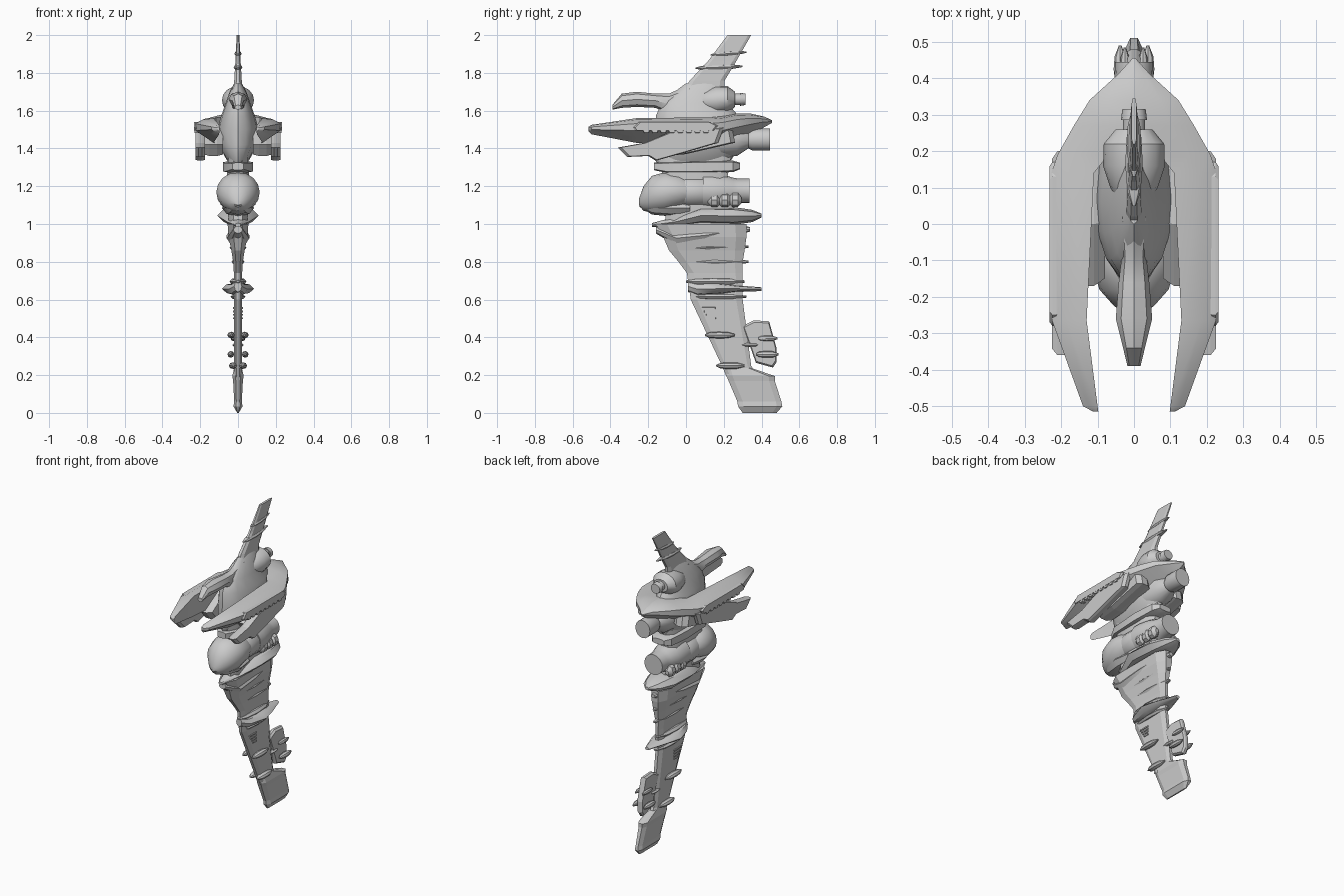
import bpy, bmesh, math

ROUND = [(math.cos(i * math.pi / 8), math.sin(i * math.pi / 8)) for i in range(16)]
FACET = [(math.cos(i * math.pi / 4), math.sin(i * math.pi / 4)) for i in range(8)]
SLAB = [(1, .45), (.75, 1), (-.75, 1), (-1, .45), (-1, -.45), (-.75, -1), (.75, -1), (1, -.45)]


def finish(name, bm, smooth=False, mirror=False):
    bmesh.ops.remove_doubles(bm, verts=bm.verts, dist=1e-5)
    bmesh.ops.recalc_face_normals(bm, faces=bm.faces)
    me = bpy.data.meshes.new(name)
    bm.to_mesh(me)
    bm.free()
    ob = bpy.data.objects.new(name, me)
    bpy.context.collection.objects.link(ob)
    if smooth:
        bpy.ops.object.select_all(action='DESELECT')
        ob.select_set(True)
        bpy.context.view_layer.objects.active = ob
        bpy.ops.object.shade_smooth_by_angle(angle=math.radians(35))
    if mirror:
        ob.modifiers.new("mirror", 'MIRROR')
    return ob


def skin(bm, rings):
    """Join rings of points into a closed solid."""
    rs = [[bm.verts.new(p) for p in r] for r in rings]
    n = len(rs[0])
    for a, b in zip(rs, rs[1:]):
        for i in range(n):
            bm.faces.new((a[i], a[(i + 1) % n], b[(i + 1) % n], b[i]))
    bm.faces.new(rs[0][::-1])
    bm.faces.new(rs[-1])


def loft(name, axis, secs, shape=ROUND, x=0, smooth=True):
    """Sections (t, low, high, half_width) stacked along y or z."""
    rings = []
    for t, lo, hi, w in secs:
        c, h = (lo + hi) / 2, (hi - lo) / 2
        ring = [(x + w * q, c + h * p) for p, q in shape]
        rings.append([(a, t, b) if axis == 'y' else (a, b, t) for a, b in ring])
    bm = bmesh.new()
    skin(bm, rings)
    return finish(name, bm, smooth, mirror=x != 0)


def plate(name, prof, x0, x1, inset=.85, mirror=False):
    """Side profile (y, z) with chamfered faces, between x0 and x1."""
    cy = sum(p[0] for p in prof) / len(prof)
    cz = sum(p[1] for p in prof) / len(prof)
    bm = bmesh.new()
    d = (x1 - x0) * .3
    skin(bm, [[(x, cy + (y - cy) * s, cz + (z - cz) * s) for y, z in prof]
              for x, s in ((x0, inset), (x0 + d, 1), (x1 - d, 1), (x1, inset))])
    return finish(name, bm, False, mirror)


def leaf(name, y0, y1, z0, z1, h, w, x=0):
    """Slim lens-shaped collar running front to back."""
    pts = [(0, .25, .2), (.15, .8, .75), (.45, 1, 1), (.75, .9, .85), (1, .3, .2)]
    loft(name, 'y', [(y0 + (y1 - y0) * t, z0 + (z1 - z0) * t - h * a, z0 + (z1 - z0) * t + h * a, w * b)
                     for t, a, b in pts], FACET, x)


# Top mast with collars
loft("top_mast", 'z', [(1.68, -.03, .2, .024), (1.76, .02, .205, .02), (1.86, .115, .265, .014),
                       (2.0, .22, .345, .007)], SLAB, smooth=False)
leaf("mast_collar_upper", .13, .32, 1.895, 1.91, .012, .02)
leaf("mast_collar_lower", .05, .3, 1.825, 1.835, .014, .024)

# Upper hull, beak and top engine
loft("main_hull", 'z', [(1.29, -.13, .16, .025), (1.34, -.165, .24, .06), (1.42, -.165, .29, .105),
                        (1.5, -.16, .31, .11), (1.57, -.16, .28, .09), (1.64, -.13, .22, .065),
                        (1.70, -.06, .2, .045), (1.745, 0, .2, .02)])
loft("beak", 'y', [(-.39, 1.605, 1.63, .018), (-.34, 1.615, 1.69, .03), (-.26, 1.62, 1.70, .05),
                   (-.16, 1.615, 1.69, .042), (-.09, 1.58, 1.69, .034), (.02, 1.58, 1.74, .045)], FACET)
loft("top_engine", 'y', [(.04, 1.62, 1.68, .03), (.1, 1.59, 1.71, .065), (.16, 1.58, 1.73, .085),
                         (.22, 1.59, 1.73, .083), (.26, 1.62, 1.7, .05)])
loft("top_exhaust", 'y', [(.24, 1.63, 1.69, .03), (.285, 1.63, 1.69, .03), (.285, 1.625, 1.695, .036),
                          (.315, 1.63, 1.69, .032)])
loft("rear_engine", 'y', [(.15, 1.35, 1.52, .09), (.27, 1.36, 1.53, .08), (.33, 1.4, 1.49, .046),
                          (.35, 1.39, 1.505, .055), (.445, 1.39, 1.505, .052)])

# Horseshoe claw arms: (y, inner x, outer x, top, bottom)
arm = [(-.515, .098, .112, 1.515, 1.49), (-.5, .1, .14, 1.525, 1.475), (-.265, .13, .225, 1.56, 1.43),
       (.14, .11, .227, 1.565, 1.42), (.19, .07, .21, 1.57, 1.42), (.27, 0, .165, 1.585, 1.44),
       (.34, 0, .122, 1.585, 1.47), (.41, 0, .045, 1.57, 1.51), (.455, 0, .004, 1.55, 1.535)]
rings = []
for y, xi, xo, zt, zb in arm:
    h, w = zt - zb, xo - xi
    rings.append([(xi, y, zt), (xi + w * .6, y, zt - h * .06), (xo, y, zt - h * .22),
                  (xo, y, zt - h * .5), (xi + w * .5, y, zb + h * .25), (xi, y, zb)])
bm = bmesh.new()
skin(bm, rings)
finish("claw_arms", bm, True, True)

# Lower prongs under the arms
prong = [(-.36, 1.405), (-.22, 1.43), (-.05, 1.5), (.2, 1.51), (.17, 1.43), (0, 1.38),
         (-.16, 1.335), (-.2, 1.36), (-.31, 1.355)]
plate("lower_prongs", prong, .175, .225, .93, True)
plate("prong_roots", [(-.17, 1.42), (.0, 1.53), (.24, 1.53), (.26, 1.43), (0, 1.37), (-.12, 1.36)],
      .08, .18, .9, True)

# Serrated strips on the arms
plate("arm_strips", [(-.28, 1.51), (-.25, 1.54), (.13, 1.54), (.17, 1.52), (.15, 1.495), (-.27, 1.495)],
      .205, .232, .95, True)
for i in range(8):
    y = -.21 + i * .045
    plate(f"strip_tooth_{i}", [(y - .022, 1.505), (y + .022, 1.505), (y + .012, 1.482), (y - .012, 1.482)],
          .2, .231, .9, True)

# Waist: neck, collar rings, bulb and barrel
loft("neck", 'z', [(.95, -.12, .28, .04), (1.1, -.1, .25, .06), (1.25, -.12, .22, .06),
                   (1.36, -.15, .24, .05)], SLAB)
loft("neck_collar", 'y', [(-.17, 1.285, 1.325, .03), (-.1, 1.27, 1.33, .07), (.1, 1.27, 1.335, .08),
                          (.25, 1.275, 1.335, .07), (.285, 1.29, 1.325, .04)], SLAB)
loft("front_bulb", 'y', [(-.25, 1.1, 1.13, .015), (-.225, 1.07, 1.2, .055), (-.18, 1.06, 1.255, .095),
                         (-.11, 1.06, 1.275, .115), (-.04, 1.08, 1.265, .113), (.01, 1.1, 1.24, .095)])
loft("bulb_chin", 'y', [(-.245, 1.09, 1.12, .02), (-.18, 1.05, 1.12, .06), (-.08, 1.04, 1.13, .085),
                        (.02, 1.05, 1.12, .07)], FACET)
loft("middle_drum", 'y', [(-.03, 1.09, 1.25, .09), (.0, 1.085, 1.255, .098), (.1, 1.085, 1.255, .098),
                          (.12, 1.1, 1.24, .085)])
loft("rear_barrel", 'y', [(.09, 1.08, 1.27, .1), (.14, 1.075, 1.27, .1), (.2, 1.085, 1.26, .092),
                          (.25, 1.1, 1.245, .075), (.28, 1.11, 1.24, .068), (.335, 1.11, 1.24, .065)])
for i, y in enumerate((.15, .205, .26)):
    loft(f"barrel_lump_{i}", 'y', [(y - .035, 1.11, 1.14, .012), (y - .015, 1.09, 1.165, .03),
                                  (y + .015, 1.09, 1.165, .03), (y + .035, 1.11, 1.14, .012)], FACET, x=.07)

# Flanges below the waist
loft("wide_flange", 'y', [(-.18, .985, 1.005, .015), (-.05, .985, 1.04, .06), (.08, 1.0, 1.09, .11),
                          (.25, .995, 1.09, .1), (.35, 1.01, 1.075, .06), (.4, 1.035, 1.055, .015)], FACET)
loft("tilted_flange", 'y', [(-.16, .95, .99, .025), (-.05, .885, .965, .06), (.1, .905, .975, .06),
                            (.25, .935, .99, .045), (.34, .96, .985, .015)], FACET)

# Long keel blade and foot
loft("keel", 'z', [(.19, .215, .38, .019), (.25, .19, .345, .021), (.6, .025, .3, .021),
                   (.74, .005, .3, .022), (.8, -.04, .3, .026), (.86, -.09, .31, .035),
                   (.93, -.12, .32, .05), (1.0, -.16, .32, .055)], SLAB, smooth=False)
loft("foot", 'z', [(0, .3, .48, .004), (.035, .275, .51, .024), (.06, .272, .505, .02),
                   (.17, .225, .47, .026), (.195, .215, .47, .03), (.24, .22, .34, .02)], SLAB, smooth=False)
leaf("keel_rib_upper", -.06, .33, .87, .88, .02, .045)
leaf("keel_rib_lower", 0, .33, .8, .8, .02, .034)
loft("middle_fin", 'y', [(.01, .64, .7, .02), (.06, .62, .69, .05), (.17, .625, .69, .085),
                         (.27, .64, .675, .06), (.4, .645, .665, .015)], FACET)
leaf("middle_band_top", .0, .31, .695, .695, .022, .045)
leaf("middle_band_bottom", .03, .32, .615, .615, .017, .04)
for i in range(4):
    plate(f"keel_vent_{i}", [(.08 + i * .012, .56 - i * .018), (.16, .56 - i * .018),
                            (.16, .55 - i * .018), (.08 + i * .012, .55 - i * .018)], -.026, .026)
leaf("side_pods_upper", .1, .26, .412, .412, .018, .022, x=.035)
leaf("side_pods_lower", .16, .31, .25, .25, .018, .024, x=.025)

# Rudder behind the keel, with pods
plate("rudder", [(.3, .46), (.36, .49), (.44, .485), (.48, .34), (.48, .27), (.46, .24), (.37, .265),
                 (.34, .35)], -.018, .018, .92)
leaf("rudder_pods_upper", .38, .485, .395, .395, .015, .014, x=.025)
leaf("rudder_pods_lower", .37, .49, .31, .31, .018, .018, x=.038)
leaf("rudder_hinge", .28, .4, .36, .36, .012, .03)
